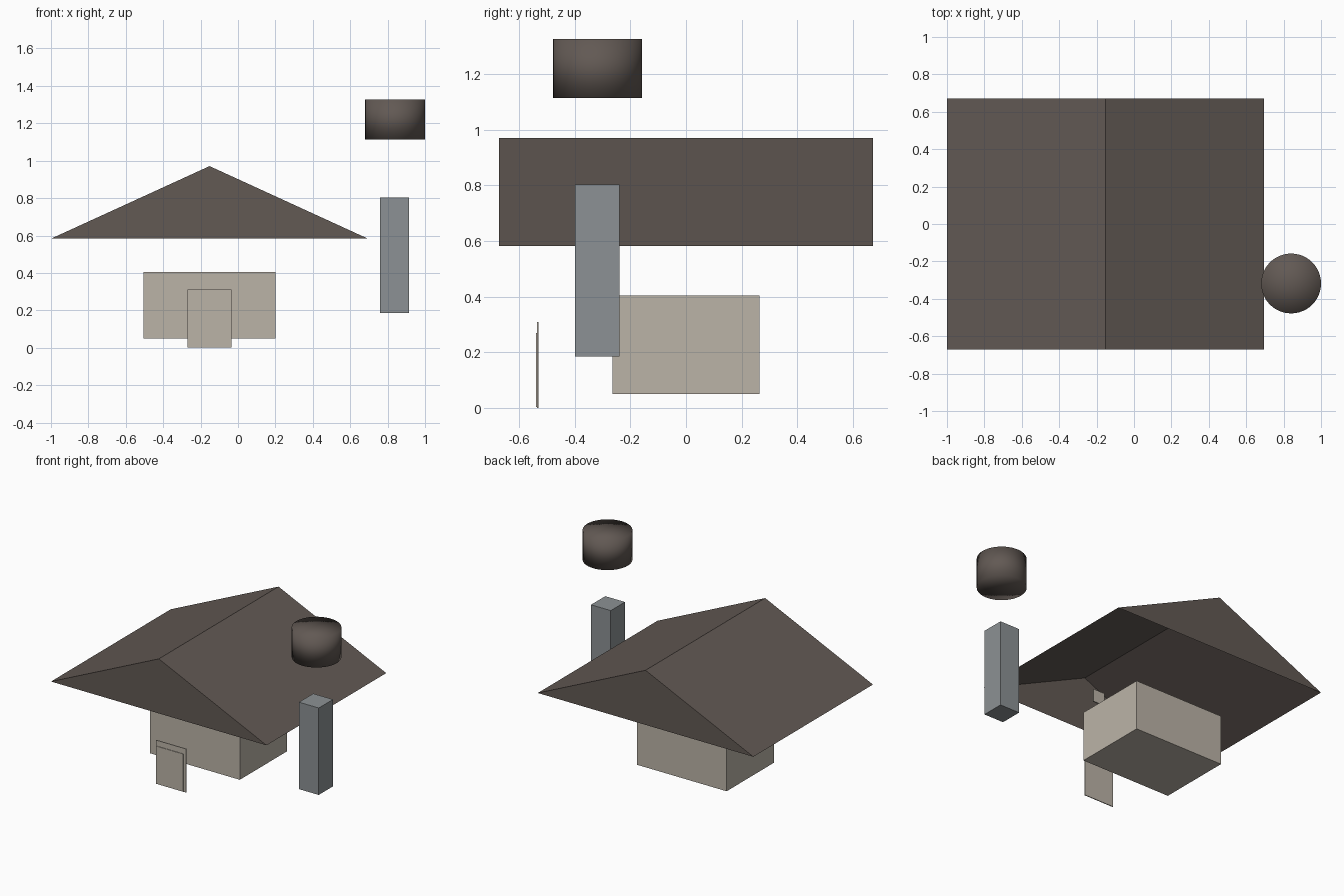
import bpy, bmesh

if "Cube" in bpy.data.objects:
    bpy.data.objects.remove(bpy.data.objects["Cube"])


def material(name, rgb):
    m = bpy.data.materials.new(name)
    m.diffuse_color = (*rgb, 1.0)
    m.use_nodes = True
    m.node_tree.nodes["Principled BSDF"].inputs["Base Color"].default_value = m.diffuse_color
    return m


plaster = material("pale_plaster", (0.50, 0.455, 0.39))
brown = material("dark_brown", (0.122, 0.100, 0.088))
grey = material("stone_grey", (0.262, 0.285, 0.297))


def finish(name, bm, mat, smooth=False):
    me = bpy.data.meshes.new(name)
    for f in bm.faces:
        f.smooth = smooth
    bm.to_mesh(me)
    bm.free()
    me.materials.append(mat)
    ob = bpy.data.objects.new(name, me)
    bpy.context.collection.objects.link(ob)
    return ob


def box(name, x, y, z, mat):
    """Box from (min, max) ranges."""
    bm = bmesh.new()
    bmesh.ops.create_cube(bm, size=1.0)
    for v in bm.verts:
        for i, (lo, hi) in enumerate((x, y, z)):
            v.co[i] = lo if v.co[i] < 0 else hi
    return finish(name, bm, mat)


# House body and free-standing chimney
box("house_body", (-0.505, 0.2), (-0.265, 0.265), (0.05, 0.405), plaster)
box("chimney", (0.76, 0.915), (-0.4, -0.24), (0.185, 0.803), grey)

# Door: back plate with a slightly smaller leaf in front
box("door_frame", (-0.27, -0.035), (-0.536, -0.53), (0.0, 0.31), plaster)
box("door_leaf", (-0.26, -0.055), (-0.54, -0.536), (0.003, 0.27), plaster)

# Small attic pane hidden under the gable
box("attic_pane", (-0.197, -0.107), (-0.538, -0.53), (0.72, 0.81), plaster)

# Roof: two slopes and two gables, open underneath
bm = bmesh.new()
profile = ((-1.0, 0.583), (0.695, 0.583), (-0.152, 0.971))
front = [bm.verts.new((x, -0.672, z)) for x, z in profile]
back = [bm.verts.new((x, 0.672, z)) for x, z in profile]
bm.faces.new(front)
bm.faces.new(back[::-1])
for i, j in ((1, 2), (2, 0)):
    bm.faces.new((front[j], front[i], back[i], back[j]))
bm.normal_update()
finish("roof", bm, brown)

# Smooth chimney pot floating above the chimney
bm = bmesh.new()
bmesh.ops.create_cone(bm, cap_ends=True, cap_tris=True, segments=48,
                      radius1=0.16, radius2=0.16, depth=0.212)
bmesh.ops.translate(bm, verts=bm.verts, vec=(0.84, -0.318, 1.22))
finish("chimney_pot", bm, brown, smooth=True)
